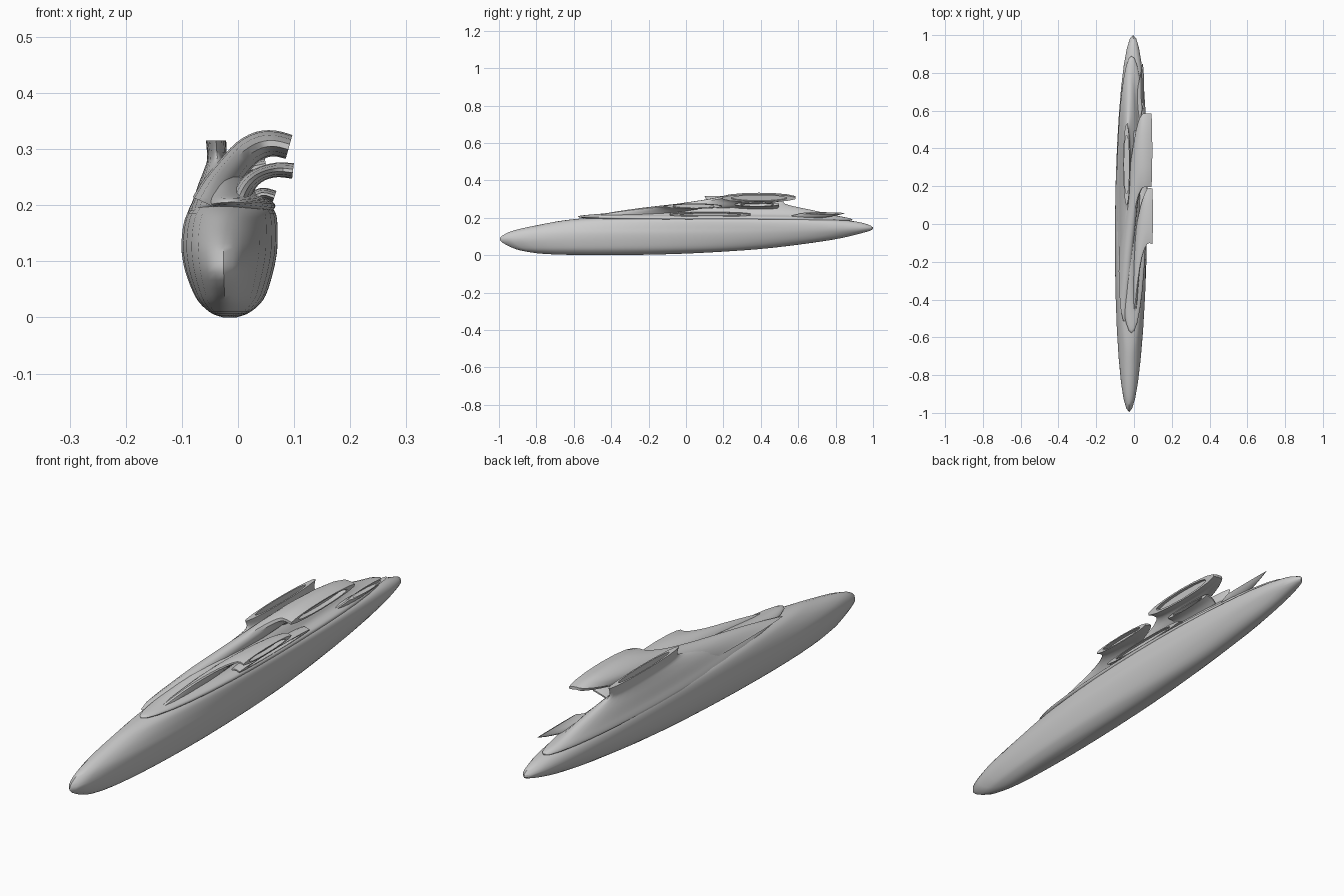
import bpy
from math import sin, cos, pi, hypot


def smooth(rows, steps=3):
    """Catmull-Rom interpolation through rows of numbers."""
    out = []
    for i in range(len(rows) - 1):
        p0, p1, p2 = rows[max(i - 1, 0)], rows[i], rows[i + 1]
        p3 = rows[min(i + 2, len(rows) - 1)]
        for s in range(steps):
            t = s / steps
            out.append([0.5 * (2 * b + (c - a) * t + (2 * a - 5 * b + 4 * c - d) * t * t
                               + (3 * b - a - 3 * c + d) * t ** 3)
                        for a, b, c, d in zip(p0, p1, p2, p3)])
    return out + [list(rows[-1])]


def skin(name, rings):
    """Join equal-sized rings into a capped, smooth shaded mesh."""
    n = len(rings[0])
    verts = [v for r in rings for v in r]
    faces = [(k * n + i, k * n + (i + 1) % n, (k + 1) * n + (i + 1) % n, (k + 1) * n + i)
             for k in range(len(rings) - 1) for i in range(n)]
    faces += [tuple(reversed(range(n))), tuple(range(len(verts) - n, len(verts)))]
    me = bpy.data.meshes.new(name)
    me.from_pydata(verts, [], faces)
    ob = bpy.data.objects.new(name, me)
    bpy.context.collection.objects.link(ob)
    bpy.ops.object.select_all(action='DESELECT')
    ob.select_set(True)
    bpy.context.view_layer.objects.active = ob
    bpy.ops.object.mode_set(mode='EDIT')
    bpy.ops.mesh.select_all(action='SELECT')
    bpy.ops.mesh.normals_make_consistent(inside=False)
    bpy.ops.object.mode_set(mode='OBJECT')
    bpy.ops.object.shade_smooth_by_angle(angle=0.7)
    return ob


def level_ring(z, x0, x1, y0, y1, skew=0, drop=0, n=32):
    """Elliptical section; drop lowers its sides and rear."""
    ring = []
    for i in range(n):
        c, s = cos(2 * pi * i / n), sin(2 * pi * i / n)
        ring.append(((x0 + x1) / 2 + (x1 - x0) / 2 * c + skew * s,
                     (y0 + y1) / 2 + (y1 - y0) / 2 * s,
                     z - drop * (c * c * (0.65 - 0.35 * c) + max(0, s) ** 2 * 0.8)))
    return ring


def vessel(name, path, n=14):
    """Hollow-ended tube; path rows are x, y, z, radius, depth radius."""
    pts = smooth(path)
    rings = []
    for k, (x, y, z, r, ry) in enumerate(pts):
        a, b = pts[max(k - 1, 0)], pts[min(k + 1, len(pts) - 1)]
        dx, dz = b[0] - a[0], b[2] - a[2]
        d = hypot(dx, dz)

        def ring(f):
            return [(x - dz / d * r * f * cos(2 * pi * i / n),
                     y + ry * f * sin(2 * pi * i / n),
                     z + dx / d * r * f * cos(2 * pi * i / n)) for i in range(n)]
        rings.append(ring(1))
        if k == len(pts) - 3:
            recess = ring(0.75)
    rings += [ring(0.75), recess]
    return skin(name, rings)


# Main ventricle body: z, x range, y range
body = [(0.000, -0.022, -0.008, -0.55, -0.35), (0.006, -0.043, 0.014, -0.75, -0.06),
        (0.02, -0.062, 0.034, -0.86, 0.22), (0.04, -0.077, 0.049, -0.93, 0.47),
        (0.08, -0.093, 0.062, -0.995, 0.77), (0.115, -0.100, 0.069, -0.965, 0.93),
        (0.14, -0.100, 0.070, -0.89, 1.0), (0.165, -0.097, 0.070, -0.77, 0.97),
        (0.185, -0.090, 0.067, -0.66, 0.87), (0.198, -0.078, 0.058, -0.54, 0.68)]
skin("ventricles", [level_ring(*s, skew=0.01) for s in smooth(body)])

# Atrium mass narrowing into the upright vein: last value is the side drop
atrium = [(0.190, -0.080, 0.055, -0.48, 0.78, 0.0, 0.012),
          (0.202, -0.091, 0.066, -0.57, 0.88, 0.0, 0.022),
          (0.212, -0.088, 0.062, -0.56, 0.88, 0.0, 0.020),
          (0.222, -0.080, 0.038, -0.45, 0.80, 0.0, 0.012),
          (0.243, -0.070, 0.022, -0.25, 0.68, 0.0, 0.004),
          (0.265, -0.060, 0.000, -0.02, 0.56, 0.0, 0.0),
          (0.283, -0.055, -0.018, 0.10, 0.52, 0.0, 0.0),
          (0.315, -0.057, -0.021, 0.10, 0.53, 0.0, 0.0)]
rings = [level_ring(*s) for s in smooth(atrium)]
rings += [level_ring(z, -0.052, -0.026, 0.16, 0.47) for z in (0.315, 0.292)]
skin("atria_and_upper_vein", rings)

# Great arch and its lower companion
vessel("aortic_arch", [(-0.05, -0.25, 0.20, 0.034, 0.27), (-0.034, -0.10, 0.232, 0.030, 0.24),
                       (-0.010, 0.12, 0.265, 0.027, 0.21), (0.014, 0.30, 0.292, 0.026, 0.20),
                       (0.040, 0.38, 0.307, 0.025, 0.20), (0.065, 0.39, 0.310, 0.023, 0.20),
                       (0.091, 0.39, 0.304, 0.022, 0.20)])
vessel("pulmonary_artery", [(0.003, -0.33, 0.19, 0.022, 0.20), (0.006, -0.27, 0.215, 0.017, 0.20),
                            (0.020, -0.15, 0.240, 0.015, 0.17), (0.042, -0.03, 0.256, 0.013, 0.15),
                            (0.070, 0.04, 0.263, 0.013, 0.15), (0.098, 0.04, 0.261, 0.014, 0.15)])

# Short branch stubs
vessel("rear_pulmonary_branch", [(-0.01, 0.35, 0.245, 0.014, 0.14), (0.02, 0.38, 0.264, 0.012, 0.12),
                                 (0.050, 0.38, 0.272, 0.012, 0.12)])
vessel("side_vein", [(0.015, 0.12, 0.205, 0.014, 0.22), (0.042, 0.13, 0.220, 0.011, 0.22),
                     (0.065, 0.13, 0.215, 0.011, 0.22)])
vessel("rear_vein", [(0.02, 0.60, 0.200, 0.012, 0.12), (0.036, 0.68, 0.212, 0.011, 0.12),
                     (0.045, 0.73, 0.224, 0.010, 0.12)])
